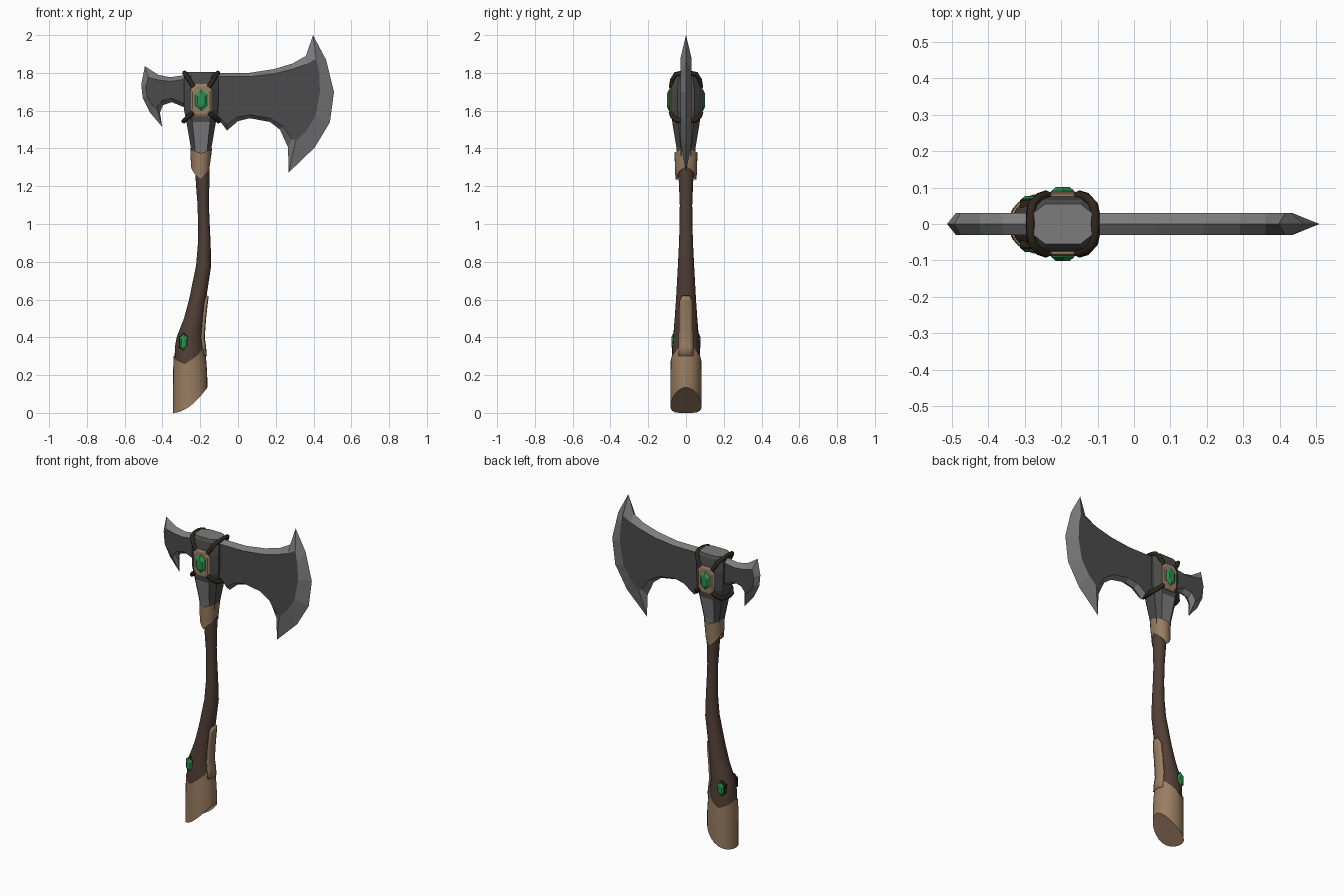
import bpy, bmesh, math

if "Cube" in bpy.data.objects:
    bpy.data.objects.remove(bpy.data.objects["Cube"])

def material(name, r, g, b):
    m = bpy.data.materials.new(name)
    m.diffuse_color = (r, g, b, 1)
    m.use_nodes = True
    m.node_tree.nodes["Principled BSDF"].inputs["Base Color"].default_value = m.diffuse_color
    return m

DARK = material("dark steel", .07, .07, .07)
LIGHT = material("light steel", .2, .2, .2)
WOOD = material("dark wood", .082, .05, .036)
TAN = material("tan leather", .32, .205, .12)
STRAP = material("strap leather", .03, .02, .012)
GREEN = material("green gem", .025, .27, .08)
CX = -.195  # axis of the axe head

def build(name, verts, faces, mats, smooth=False, rule=None):
    bm = bmesh.new()
    vs = [bm.verts.new(v) for v in verts]
    for f in faces:
        bm.faces.new([vs[i] for i in f])
    bmesh.ops.recalc_face_normals(bm, faces=bm.faces)
    bm.normal_update()
    for f in bm.faces:
        f.smooth = False
        if rule:
            f.material_index = rule(f)
    me = bpy.data.meshes.new(name)
    bm.to_mesh(me)
    bm.free()
    for m in mats:
        me.materials.append(m)
    ob = bpy.data.objects.new(name, me)
    bpy.context.collection.objects.link(ob)
    if smooth:
        bpy.ops.object.select_all(action='DESELECT')
        ob.select_set(True)
        bpy.context.view_layer.objects.active = ob
        bpy.ops.object.shade_smooth_by_angle(angle=math.radians(40))
    return ob

def loft(name, rings, mats, start=True, end=True, **kw):
    n = len(rings[0])
    verts = [p for r in rings for p in r]
    faces = [(k*n+i, k*n+(i+1) % n, (k+1)*n+(i+1) % n, (k+1)*n+i)
             for k in range(len(rings)-1) for i in range(n)]
    if start:
        faces.append(tuple(range(n)))
    if end:
        faces.append(tuple(range((len(rings)-1)*n, len(rings)*n)))
    return build(name, verts, faces, mats, **kw)

# Blades: flat inner outline on both sides, sharp outer outline in the middle
def blade(name, pts, t=.03):
    rings = [[(c, -t, d) for a, b, c, d in pts],
             [(a, 0, b) for a, b, c, d in pts],
             [(c, t, d) for a, b, c, d in pts]]
    loft(name, rings, [DARK, LIGHT], rule=lambda f: 0 if abs(f.normal.y) > .995 else 1)

# outer x, outer z, inner x, inner z
blade("main_blade", [
    (-.19, 1.80, -.19, 1.78), (.06, 1.80, .06, 1.78), (.19, 1.82, .19, 1.795),
    (.29, 1.85, .29, 1.82), (.36, 1.89, .36, 1.845), (.397, 2.0, .415, 1.875),
    (.466, 1.87, .43, 1.80), (.508, 1.70, .434, 1.70), (.487, 1.54, .41, 1.57),
    (.407, 1.406, .36, 1.49), (.268, 1.272, .305, 1.44), (.265, 1.406, .285, 1.45),
    (.222, 1.50, .235, 1.52), (.17, 1.54, .17, 1.56), (.063, 1.56, .063, 1.578),
    (0, 1.545, -.005, 1.565), (-.058, 1.495, -.06, 1.525), (-.10, 1.55, -.10, 1.57),
    (-.19, 1.55, -.19, 1.57)])
blade("rear_blade", [
    (-.19, 1.79, -.19, 1.77), (-.29, 1.787, -.29, 1.765), (-.36, 1.777, -.36, 1.755),
    (-.423, 1.79, -.42, 1.762), (-.493, 1.836, -.475, 1.775), (-.512, 1.74, -.488, 1.73),
    (-.505, 1.67, -.482, 1.675), (-.466, 1.59, -.45, 1.625), (-.402, 1.515, -.428, 1.61),
    (-.413, 1.59, -.425, 1.625), (-.397, 1.63, -.40, 1.655), (-.35, 1.645, -.35, 1.665),
    (-.29, 1.62, -.29, 1.64), (-.19, 1.60, -.19, 1.62)])

# Eight-sided steel socket
def octagon(z, hx, hy):
    q = [(1, -.55), (1, .55), (.6, 1), (-.6, 1), (-1, .55), (-1, -.55), (-.6, -1), (.6, -1)]
    return [(CX + a*hx, b*hy, z) for a, b in q]

def socket_rule(f):
    z = f.calc_center_median().z
    if f.normal.z > .9:
        return 1
    return 1 if abs(f.normal.y) > .85 and z < 1.56 else 0

loft("head_socket", [octagon(*r) for r in [
    (1.36, .05, .047), (1.40, .054, .05), (1.54, .078, .073), (1.60, .09, .08),
    (1.71, .092, .08), (1.79, .09, .066), (1.805, .08, .055)]],
    [DARK, LIGHT], rule=socket_rule)

# Handle: height, left x, right x, half depth
PROFILE = [(0, -.339, -.168, .077), (.2, -.338, -.168, .077), (.35, -.334, -.18, .073),
           (.4, -.325, -.187, .068), (.5, -.286, -.18, .06), (.6, -.259, -.169, .053),
           (.78, -.222, -.142, .043), (.9, -.212, -.145, .037), (1.0, -.212, -.15, .034),
           (1.1, -.214, -.154, .033), (1.2, -.222, -.152, .037), (1.3, -.228, -.15, .042),
           (1.37, -.235, -.155, .045)]

def section(z):
    for p, q in zip(PROFILE, PROFILE[1:]):
        if z <= q[0]:
            t = (z - p[0]) / (q[0] - p[0])
            a, b, h = [p[i] + t*(q[i] - p[i]) for i in (1, 2, 3)]
            return (a+b)/2, (b-a)/2, h
    return section(PROFILE[-1][0])

def surface(z, a, grow=0):
    c, hx, hy = section(z)
    return (c + (hx+grow)*math.cos(a), (hy+grow)*math.sin(a), z)

N = 24
ANG = [2*math.pi*i/N for i in range(N)]
loft("handle", [[surface(p[0], a) for a in ANG] for p in PROFILE[1:]], [WOOD], smooth=True)

# Pommel cap with slanted bottom and pointed rim
def rim(a):
    d = math.degrees(min(a, 2*math.pi - a))
    return .26 + (.115*(105-d)/105 if d < 105 else .04*(d-105)/75)

def bottom(a):
    return .135 * ((1 + math.cos(a))/2)**1.9

loft("pommel_cap", [[surface(bottom(a) + t*(rim(a)-bottom(a)), a, .006) for a in ANG]
                    for t in (0, .33, .66, 1)] + [[surface(rim(a), a, -.004) for a in ANG]],
     [TAN], end=False, smooth=True)

# Leather strip up the right side of the grip
rows = [(.3, .036), (.35, .036), (.4, .034), (.5, .032), (.59, .03), (.62, .018)]
verts = []
for z, w in rows:
    for k in range(5):
        verts.append(surface(z, math.asin(w*(k-2)/2/section(z)[2]), .006))
strip = build("grip_strip", verts, [(r*5+k, r*5+k+1, r*5+k+6, r*5+k+5)
              for r in range(len(rows)-1) for k in range(4)], [TAN], smooth=True)
mod = strip.modifiers.new("thickness", 'SOLIDIFY')
mod.thickness, mod.offset = .01, 0

# Collar below the socket, pointed down at front and back
def collar_ring(t, grow):
    out = []
    for a in ANG:
        v = abs(math.asin(math.sin(a))) / (math.pi/2)
        low = 1.31 - .075*v
        top = 1.375 + .025*(1-v)
        z = low + t*(top-low)
        out.append((CX + .004*(t-1) + (.05+.008*t+grow)*math.cos(a), (.056+.005*t+grow)*math.sin(a), z))
    return out

loft("collar", [collar_ring(0, -.014), collar_ring(0, 0), collar_ring(.5, 0), collar_ring(1, 0),
                collar_ring(1, -.014)], [TAN], start=False, end=False, smooth=True)

# Faceted studs on front and back
def stud(name, x, z, outline, y0, y1, y2, inner, mat):
    for s, side in ((-1, "front"), (1, "back")):
        rings = [[(x + a*k, s*y, z + b*k) for a, b in outline]
                 for y, k in ((y0, 1), (y1, 1), (y2, inner))]
        loft(side + "_" + name, rings, [mat])

def hexagon(w, h):
    return [(0, h), (w, h*.55), (w, -h*.55), (0, -h), (-w, -h*.55), (-w, h*.55)]

plate = [(.03, .085), (.055, .055), (.055, -.055), (.03, -.085),
         (-.03, -.085), (-.055, -.055), (-.055, .055), (-.03, .085)]
stud("gem_plate", CX, 1.655, plate, .06, .082, .088, .85, TAN)
stud("head_gem", CX, 1.655, hexagon(.032, .058), .08, .09, .101, .6, GREEN)
stud("gem_frame", -.287, .375, hexagon(.025, .05), .045, .065, .068, .9, STRAP)
stud("grip_gem", -.287, .375, hexagon(.02, .042), .05, .07, .077, .6, GREEN)

# Straps from the plate corners over and under the head
def strap(name, half):
    pts = half + [(x, -y, z) for x, y, z in reversed(half[:-1])]
    cu = bpy.data.curves.new(name, 'CURVE')
    cu.dimensions = '3D'
    cu.bevel_depth, cu.bevel_resolution = .013, 1
    cu.use_fill_caps = True
    sp = cu.splines.new('POLY')
    sp.points.add(len(pts)-1)
    for p, c in zip(sp.points, pts):
        p.co = (*c, 1)
    cu.materials.append(STRAP)
    ob = bpy.data.objects.new(name, cu)
    bpy.context.collection.objects.link(ob)

for s, side in ((-1, "left"), (1, "right")):
    strap(side + "_upper_strap", [(CX+s*.04, -.078, 1.725), (CX+s*.065, -.072, 1.765),
          (CX+s*.083, -.055, 1.793), (CX+s*.088, -.03, 1.797), (CX+s*.088, 0, 1.8)])
    strap(side + "_lower_strap", [(CX+s*.042, -.08, 1.59), (CX+s*.065, -.073, 1.57),
          (CX+s*.086, -.05, 1.55), (CX+s*.092, -.02, 1.545), (CX+s*.092, 0, 1.545)])
